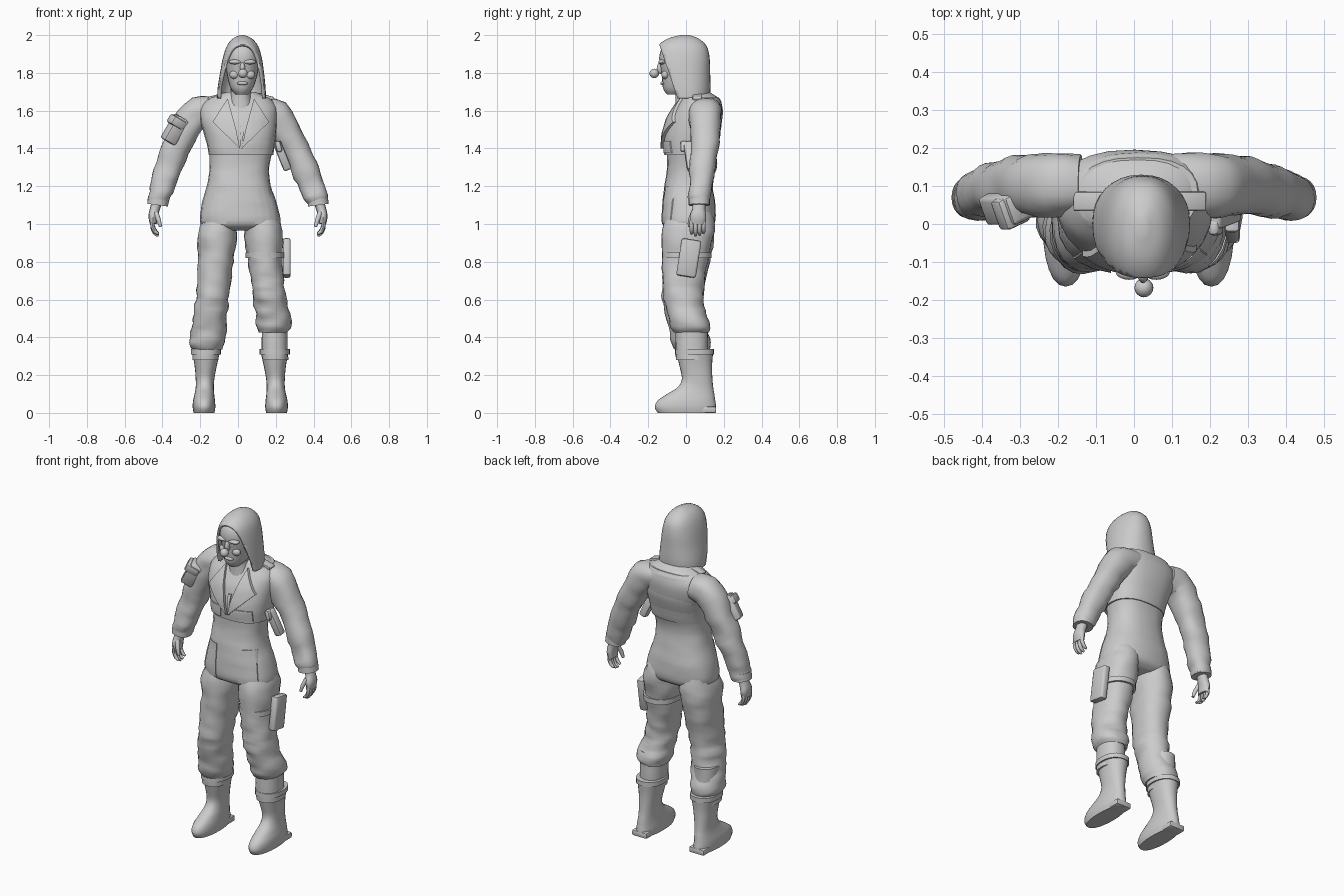
import bpy, bmesh, math
from mathutils import Vector, Matrix, noise
from mathutils.bvhtree import BVHTree

if "Cube" in bpy.data.objects:
    bpy.data.objects.remove(bpy.data.objects["Cube"])

grey = bpy.data.materials.new("plain grey")
grey.use_nodes = True
grey.diffuse_color = (0.6, 0.6, 0.6, 1)
grey.node_tree.nodes["Principled BSDF"].inputs["Base Color"].default_value = grey.diffuse_color


def finish(name, bm, angle=45):
    bmesh.ops.recalc_face_normals(bm, faces=bm.faces)
    mesh = bpy.data.meshes.new(name)
    bm.to_mesh(mesh)
    bm.free()
    mesh.materials.append(grey)
    obj = bpy.data.objects.new(name, mesh)
    bpy.context.collection.objects.link(obj)
    bpy.ops.object.select_all(action='DESELECT')
    obj.select_set(True)
    bpy.context.view_layer.objects.active = obj
    bpy.ops.object.shade_smooth_by_angle(angle=math.radians(angle))
    return obj


def spline(a, b, c, d, t):
    return 0.5 * (2 * b + (c - a) * t + (2 * a - 5 * b + 4 * c - d) * t * t
                  + (3 * b - a - 3 * c + d) * t ** 3)


def smooth_rings(rings, steps):
    rows = [Vector(r) for r in rings]
    padded = [rows[0]] + rows + [rows[-1]]
    out = [spline(*padded[i:i + 4], k / steps)
           for i in range(len(rows) - 1) for k in range(steps)]
    return out + [rows[-1]]


def loft_mesh(rings, level=True, sides=24, steps=4, square=0.9, fold=0):
    """Skin over rings of (x, y, z, half width, half depth)."""
    rows = smooth_rings(rings, steps)
    bm = bmesh.new()
    loops = []
    for i, row in enumerate(rows):
        centre = Vector(row[:3])
        ahead, behind = rows[min(i + 1, len(rows) - 1)], rows[max(i - 1, 0)]
        along = Vector((0, 0, 1)) if level else (Vector(ahead[:3]) - Vector(behind[:3])).normalized()
        across = Vector((0, 1, 0)).cross(along).normalized()
        deep = along.cross(across)
        loop = []
        for k in range(sides):
            a = math.tau * k / sides
            c, s = math.cos(a), math.sin(a)
            c = math.copysign(abs(c) ** square, c)
            s = math.copysign(abs(s) ** square, s)
            p = centre + across * c * row[3] + deep * s * row[4]
            if fold:
                crease = noise.noise(Vector((p.x * 9, p.y * 9, p.z * 22)))
                p += (p - centre).normalized() * fold * crease
            loop.append(bm.verts.new(p))
        loops.append(loop)
    for low, high in zip(loops, loops[1:]):
        for k in range(sides):
            n = (k + 1) % sides
            bm.faces.new((low[k], low[n], high[n], high[k]))
    bm.faces.new(loops[0])
    bm.faces.new(loops[-1])
    return bm


def loft(name, rings, **options):
    return finish(name, loft_mesh(rings, **options))


def spans(rows):
    """Turn (z, left, right, front, back) limits into level rings."""
    return [((a + b) / 2, (c + d) / 2, z, (b - a) / 2, (d - c) / 2) for z, a, b, c, d in rows]


def box(name, centre, size, turn=(0, 0, 0), round_by=0.012):
    bm = bmesh.new()
    bmesh.ops.create_cube(bm, size=1, matrix=Matrix.Diagonal((*size, 1)))
    bmesh.ops.bevel(bm, geom=bm.edges[:], offset=round_by, segments=2, affect='EDGES', profile=0.5)
    obj = finish(name, bm)
    obj.location = centre
    obj.rotation_euler = [math.radians(t) for t in turn]
    return obj


def ball(name, centre, radii):
    bm = bmesh.new()
    bmesh.ops.create_uvsphere(bm, u_segments=16, v_segments=10, radius=1,
                              matrix=Matrix.Translation(centre) @ Matrix.Diagonal((*radii, 1)))
    return finish(name, bm)


def patch(name, target, corners, thick, cells=8):
    """Drape a four cornered (x, z) panel on the front of a part."""
    tree = BVHTree.FromPolygons([v.co for v in target.data.vertices],
                                [p.vertices for p in target.data.polygons])
    a, b, c, d = [Vector(p) for p in corners]
    bm = bmesh.new()
    grid = []
    for i in range(cells + 1):
        for j in range(cells + 1):
            p = a.lerp(b, i / cells).lerp(d.lerp(c, i / cells), j / cells)
            hit = tree.ray_cast(Vector((p.x, -1, p.y)), Vector((0, 1, 0)))[0]
            grid.append(bm.verts.new((p.x, (hit.y if hit else 0) - thick, p.y)))
    n = cells + 1
    top = [bm.faces.new((grid[q], grid[q + 1], grid[q + n + 1], grid[q + n]))
           for q in range(n * cells) if q % n < cells]
    made = bmesh.ops.extrude_face_region(bm, geom=top)["geom"]
    for v in made:
        if isinstance(v, bmesh.types.BMVert):
            v.co.y += thick * 1.5
    return finish(name, bm, 35)


# Body of the overalls and cropped jacket
torso = loft("overalls_body", spans([
    (.965, -.14, .17, -.07, .11), (1, -.2, .225, -.125, .15), (1.1, -.192, .207, -.125, .155),
    (1.2, -.165, .175, -.115, .14), (1.3, -.15, .165, -.1, .13), (1.4, -.155, .185, -.1, .155),
    (1.5, -.18, .2, -.09, .185), (1.6, -.19, .2, -.06, .19), (1.66, -.16, .17, -.03, .18),
    (1.7, -.06, .09, -.01, .12)]), square=.82, fold=.004)
jacket = loft("cropped_jacket", spans([
    (1.365, -.155, .187, -.115, .15), (1.45, -.172, .198, -.118, .17), (1.55, -.2, .208, -.095, .192),
    (1.62, -.2, .205, -.055, .193), (1.67, -.15, .17, -.02, .175)]), square=.82, fold=.003)

# Lapels, pockets and zip, mirrored about the body's middle
mid = .015
for s, label in ((-1, "right"), (1, "left")):
    def m(*points):
        return [(mid + s * x, z) for x, z in points]
    patch(label + "_lapel", jacket, m((.07, 1.665), (.15, 1.54), (.005, 1.4), (.025, 1.5)), .016)
    patch(label + "_chest_pocket", jacket, m((.05, 1.44), (.14, 1.44), (.14, 1.375), (.05, 1.375)), .006)
    patch(label + "_hip_panel", torso, m((.08, 1.2), (.15, 1.2), (.18, 1.0), (.075, 1.0)), .005)
    box(label + "_shoulder_tab", (mid + s * .13, .06, 1.675), (.09, .05, .018), (0, s * 15, 0), .005)
patch("zip", jacket, [(.01, 1.52), (.03, 1.52), (.025, 1.4), (.015, 1.4)], .008)

# Neck, face and hood
loft("neck", spans([(1.6, -.06, .09, -.06, .1), (1.68, -.04, .07, -.055, .08), (1.76, -.04, .07, -.06, .07)]))
face = loft("face", spans([
    (1.685, -.01, .05, -.1, -.02), (1.72, -.04, .08, -.122, .05), (1.8, -.06, .105, -.13, .08),
    (1.88, -.066, .112, -.142, .08), (1.94, -.05, .095, -.12, .07), (1.965, -.02, .06, -.06, .04)]))
ball("round_nose", (.026, -.168, 1.797), (.025, .025, .025))
ball("nose_bridge", (.024, -.135, 1.825), (.014, .02, .03))
ball("lips", (.024, -.122, 1.745), (.03, .014, .01))
for s, label in ((-1, "right"), (1, "left")):
    ball(label + "_brow", (.023 + s * .036, -.125, 1.858), (.036, .022, .013))
    ball(label + "_cheek", (.023 + s * .042, -.11, 1.79), (.026, .02, .022))
hood_bm = loft_mesh(spans([
    (1.665, -.11, .148, -.12, .125), (1.72, -.108, .146, -.14, .13), (1.8, -.095, .138, -.16, .128),
    (1.88, -.08, .126, -.165, .125), (1.94, -.06, .108, -.15, .11), (1.98, -.03, .076, -.1, .07),
    (2, .01, .035, -.03, .02)]), sides=32)
bmesh.ops.bisect_plane(hood_bm, geom=hood_bm.verts[:] + hood_bm.edges[:] + hood_bm.faces[:],
                       plane_co=(0, -.135, 1.93), plane_no=(0, 1, .34), clear_inner=True)
hood_bm.faces.ensure_lookup_table()
base = [f for f in hood_bm.faces if all(v.co.z < 1.67 for v in f.verts)]
bmesh.ops.delete(hood_bm, geom=base, context='FACES')
hood = finish("hood", hood_bm)
rim = hood.modifiers.new("thickness", 'SOLIDIFY')
rim.thickness = .014

# Arms, cuffs and hands
arm = [(.14, .1, 1.6, .07, .08), (.235, .1, 1.575, .085, .085), (.315, .1, 1.43, .075, .075),
       (.367, .09, 1.3, .07, .068), (.408, .075, 1.18, .064, .062), (.425, .07, 1.11, .052, .055)]
hand = [(.425, .07, 1.13, .028, .034), (.44, .068, 1.08, .026, .034), (.45, .064, 1.04, .024, .043),
        (.448, .062, 1.0, .018, .04)]
for s, label in ((-1, "right"), (1, "left")):
    inset = .085 if s > 0 else 0
    loft(label + "_sleeve", [(s * (x - inset * (z - 1.1)), y, z, w, d) for x, y, z, w, d in arm],
         level=False, fold=.012)
    loft(label + "_cuff", [(s * x, .07, z, .055, .056) for x, z in ((.42, 1.145), (.426, 1.1))],
         level=False)
    loft(label + "_hand", [(s * x, y, z, w, d) for x, y, z, w, d in hand], level=False, sides=12)
    for k in range(4):
        y, drop = .03 + .021 * k, .01 * abs(k - 1.3)
        path = [(.45, 1.015, .011), (.452, .975 + drop, .011), (.437, .945 + drop, .01),
                (.42, .935 + drop, .006)]
        loft(f"{label}_finger_{k + 1}", [(s * x, y, z, r, r) for x, z, r in path],
             level=False, sides=8, steps=2, square=1)
    thumb = [(.435, .04, 1.06, .014), (.42, .022, 1.02, .012), (.41, .018, .985, .008)]
    loft(label + "_thumb", [(s * x, y, z, r, r) for x, y, z, r in thumb],
         level=False, sides=8, steps=2, square=1)

# Trouser legs and boots
leg = spans([(1.08, .02, .17, -.09, .13), (.95, .006, .212, -.125, .148), (.8, .025, .212, -.122, .125),
             (.65, .042, .217, -.125, .097), (.55, .055, .23, -.118, .09), (.45, .066, .247, -.095, .105),
             (.375, .074, .258, -.085, .13), (.335, .085, .24, -.06, .12)])
boot = spans([(0, .125, .235, -.15, .155), (.03, .12, .24, -.165, .16), (.065, .122, .238, -.15, .155),
              (.1, .126, .23, -.1, .15), (.135, .128, .224, -.045, .144), (.18, .125, .224, -.022, .14),
              (.25, .112, .23, -.035, .138), (.335, .093, .245, -.055, .145)])
for s, label in ((-1, "right"), (1, "left")):
    shift, lift = (.024, .12) if s > 0 else (0, 0)
    loft(label + "_trouser_leg", [(s * (x + shift), y, z + lift * (1.08 - z), w, d)
                                  for x, y, z, w, d in leg], fold=.014)
    loft(label + "_boot", [(s * (x + shift), y, z, w, d) for x, y, z, w, d in boot])
    x = s * (.17 + shift)
    loft(label + "_shin", [(x, .03, z, .068, .085) for z in (.28, .5)], fold=.008)
    loft(label + "_boot_cuff", [(x, .045, z, .08, .103) for z in (.31, .338)], steps=1)
    box(label + "_heel", (s * (.18 + shift), .11, .017), (.1, .1, .034), round_by=.008)

# Pouches, thigh strap and underarm harness
box("arm_pouch", (-.335, .045, 1.5), (.075, .08, .15), (12, 28, 25))
box("arm_pouch_flap", (-.325, .035, 1.54), (.08, .085, .05), (12, 28, 25))
box("thigh_pouch", (.258, .015, .82), (.042, .105, .2), (-9, 0, 0))
loft("thigh_strap", [(.144, .004, z, .103, .13) for z in (.82, .85)], steps=1)
box("harness_holder", (.235, .02, 1.36), (.045, .05, .16), (8, -22, 0))
box("harness_clip", (.215, -.01, 1.41), (.03, .04, .06), (0, -15, 0))
